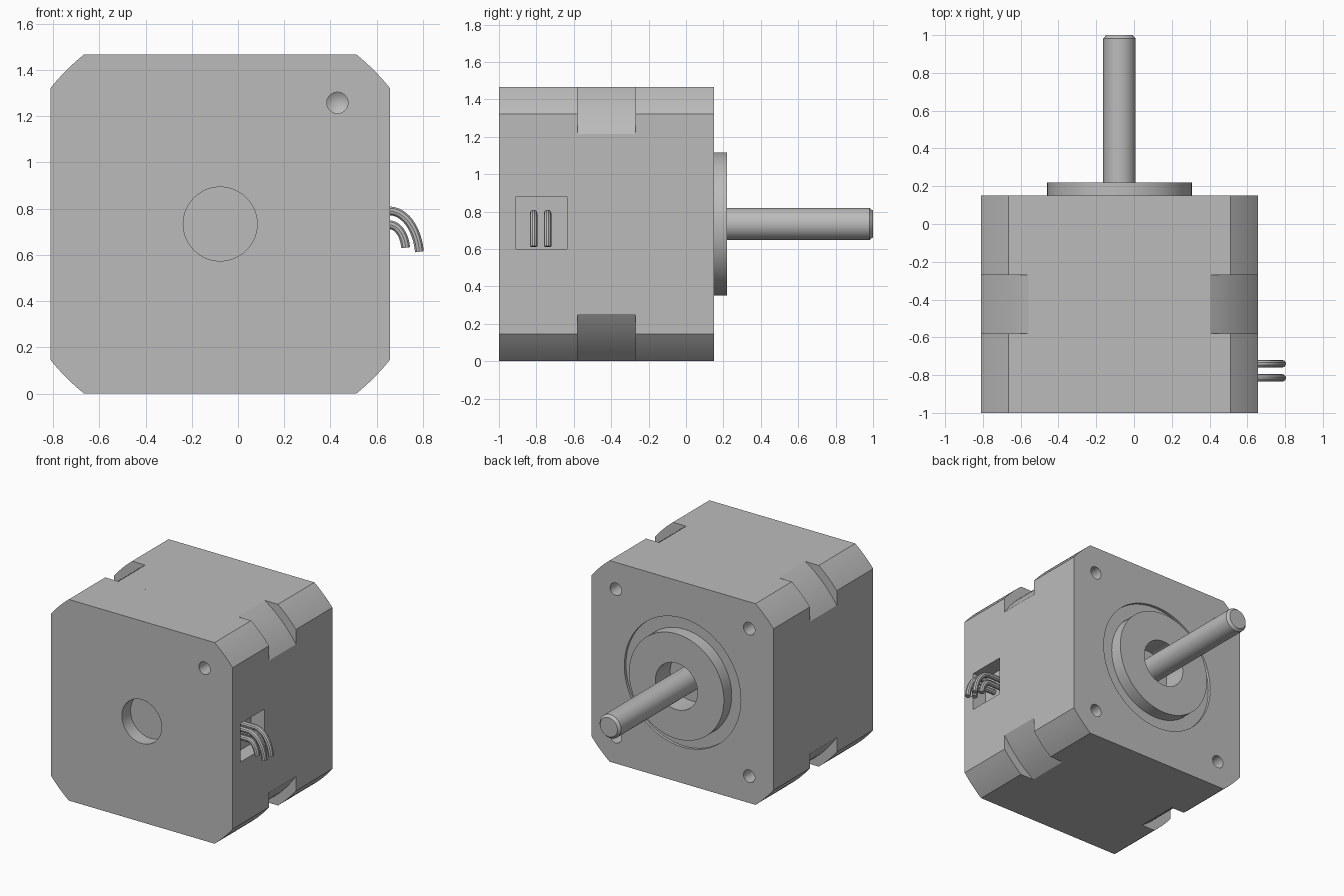
import bpy, bmesh, math
from mathutils import Vector

default = bpy.data.objects.get("Cube")
if default:
    bpy.data.objects.remove(default, do_unlink=True)

CX, CZ, HALF = -0.077, 0.7335, 0.7335     # motor axis and half width

metal = bpy.data.materials.new("grey metal")
metal.use_nodes = True
grey = (0.5, 0.5, 0.5, 1)
metal.diffuse_color = grey
metal.node_tree.nodes["Principled BSDF"].inputs["Base Color"].default_value = grey


def finish(name, bm):
    bmesh.ops.recalc_face_normals(bm, faces=bm.faces)
    mesh = bpy.data.meshes.new(name)
    bm.to_mesh(mesh)
    bm.free()
    mesh.materials.append(metal)
    obj = bpy.data.objects.new(name, mesh)
    bpy.context.collection.objects.link(obj)
    return obj


def activate(obj):
    bpy.ops.object.select_all(action='DESELECT')
    obj.select_set(True)
    bpy.context.view_layer.objects.active = obj


def smooth(obj):
    activate(obj)
    bpy.ops.object.shade_smooth_by_angle(angle=math.radians(30))


def block(name, y0, y1, cut, steps=8):
    """Square plate whose corners are arcs about the motor axis."""
    radius = math.hypot(HALF, HALF - cut)
    start = math.atan2(HALF - cut, HALF)
    sweep = math.pi / 2 - 2 * start
    bm = bmesh.new()
    ring = []
    for quarter in range(4):
        for i in range(steps + 1):
            a = quarter * math.pi / 2 + start + sweep * i / steps
            ring.append(bm.verts.new((CX + radius * math.cos(a), y0,
                                      CZ + radius * math.sin(a))))
    face = bm.faces.new(ring)
    out = bmesh.ops.extrude_face_region(bm, geom=[face], use_keep_orig=True)
    moved = [v for v in out["geom"] if isinstance(v, bmesh.types.BMVert)]
    bmesh.ops.translate(bm, verts=moved, vec=(0, y1 - y0, 0))
    return finish(name, bm)


def lathe(name, profile, x=CX, z=CZ, closed=False, steps=48):
    """Turn (radius, y) points about an axis parallel to y."""
    bm = bmesh.new()
    verts = [bm.verts.new((x + r, y, z)) for r, y in profile]
    pairs = list(zip(verts, verts[1:]))
    if closed:
        pairs.append((verts[-1], verts[0]))
    edges = [bm.edges.new(p) for p in pairs]
    bmesh.ops.spin(bm, geom=verts + edges, cent=(x, 0, z), axis=(0, 1, 0),
                   angle=2 * math.pi, steps=steps, use_duplicate=False)
    bmesh.ops.remove_doubles(bm, verts=bm.verts, dist=1e-5)
    return finish(name, bm)


def drill(x, z, y, inward):
    """Cutter for a blind screw hole with a conical end."""
    r = 0.046
    return lathe("drill", [(0, y - inward * 0.05), (r, y - inward * 0.05),
                           (r, y + inward * 0.12), (0, y + inward * 0.15)],
                 x, z, steps=24)


def cut(target, cutters):
    for tool in cutters:
        tool.hide_render = True
        mod = target.modifiers.new("cut", 'BOOLEAN')
        mod.operation, mod.solver, mod.object = 'DIFFERENCE', 'EXACT', tool
        activate(target)
        bpy.ops.object.modifier_apply(modifier=mod.name)
        bpy.data.objects.remove(tool, do_unlink=True)


# Three-part motor body
front_cap = block("front_cap", -1.0, -0.58, 0.145)
stator = block("stator", -0.58, -0.27, 0.2525)
rear_flange = block("rear_flange", -0.27, 0.15, 0.145)

# Front bore, screw hole and cable pocket
bore = lathe("bore", [(0, -1.1), (0.16, -1.1), (0.16, -0.9), (0, -0.9)])
bm = bmesh.new()
bmesh.ops.create_cube(bm, size=1)
bmesh.ops.scale(bm, vec=(0.3, 0.275, 0.28), verts=bm.verts)
bmesh.ops.translate(bm, vec=(0.70, -0.7725, 0.74), verts=bm.verts)
pocket = finish("pocket", bm)
cut(front_cap, [bore, drill(0.43, 1.258, -1.0, 1), pocket])

# Rear recess, shaft clearance and four mounting holes
recess = lathe("recess", [(0, 0.05), (0.17, 0.05), (0.17, 0.13), (0.47, 0.13),
                          (0.47, 0.2), (0, 0.2)], steps=64)
holes = [drill(CX + sx * 0.538, CZ + sz * 0.538, 0.15, -1)
         for sx in (-1, 1) for sz in (-1, 1)]
cut(rear_flange, [recess] + holes)

# Raised pilot ring and output shaft
pilot_ring = lathe("pilot_ring", [(0.17, 0.13), (0.383, 0.13), (0.383, 0.22),
                                  (0.17, 0.22)], closed=True, steps=64)
shaft = lathe("shaft", [(0, 0.05), (0.086, 0.05), (0.086, 0.982),
                        (0.07, 1.0), (0, 1.0)])

for part in (front_cap, stator, rear_flange, pilot_ring, shaft):
    smooth(part)


# Four short cable ends bending downward
def wire(name, y, z, reach, end):
    rx, rz, x0 = reach - 0.655, z - end, 0.655
    points = [Vector((0.55, y, z))]
    for i in range(13):
        a = math.radians(82) * i / 12
        points.append(Vector((x0 + rx * math.sin(a), y,
                              z - rz * (1 - math.cos(a)))))
    curve = bpy.data.curves.new(name, 'CURVE')
    curve.dimensions = '3D'
    curve.bevel_depth, curve.bevel_resolution = 0.02, 3
    curve.use_fill_caps = True
    line = curve.splines.new('POLY')
    line.points.add(len(points) - 1)
    for p, co in zip(line.points, points):
        p.co = (*co, 1)
    obj = bpy.data.objects.new(name, curve)
    bpy.context.collection.objects.link(obj)
    activate(obj)
    bpy.ops.object.convert(target='MESH')
    obj = bpy.context.object
    obj.data.materials.clear()
    obj.data.materials.append(metal)
    smooth(obj)


for side, y in (("front", -0.815), ("rear", -0.74)):
    wire("outer_wire_" + side, y, 0.79, 0.786, 0.585)
    wire("inner_wire_" + side, y, 0.73, 0.726, 0.615)
